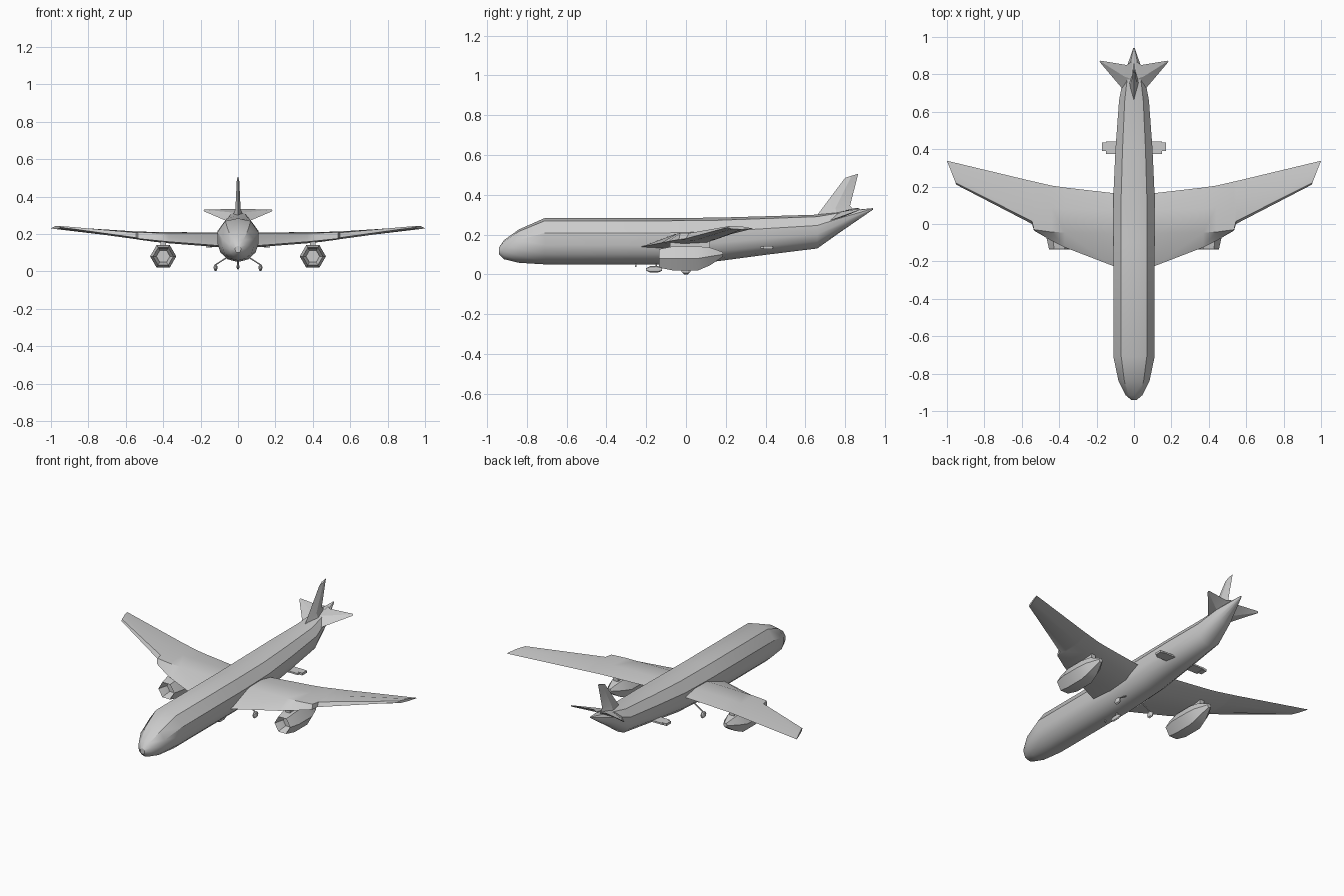
import bpy, bmesh, math
from mathutils import Vector

if "Cube" in bpy.data.objects:
    bpy.data.objects.remove(bpy.data.objects["Cube"])

grey = bpy.data.materials.new("light_grey")
grey.diffuse_color = (0.6, 0.6, 0.6, 1)
grey.use_nodes = True
grey.node_tree.nodes["Principled BSDF"].inputs["Base Color"].default_value = grey.diffuse_color


def finish(name, bm, mirror=False, angle=30):
    bmesh.ops.remove_doubles(bm, verts=bm.verts, dist=0.0002)
    bmesh.ops.recalc_face_normals(bm, faces=bm.faces)
    me = bpy.data.meshes.new(name)
    bm.to_mesh(me)
    bm.free()
    me.materials.append(grey)
    ob = bpy.data.objects.new(name, me)
    bpy.context.collection.objects.link(ob)
    bpy.ops.object.select_all(action='DESELECT')
    ob.select_set(True)
    bpy.context.view_layer.objects.active = ob
    bpy.ops.object.shade_smooth_by_angle(angle=math.radians(angle))
    if mirror:
        mod = ob.modifiers.new("mirror", 'MIRROR')
        mod.use_axis = (True, False, False)
        mod.use_mirror_merge = False
    return ob


def loft(name, rings, mirror=False, angle=30):
    """Skin a list of closed rings and cap both ends."""
    bm = bmesh.new()
    rows = [[bm.verts.new(p) for p in r] for r in rings]
    n = len(rows[0])
    for a, b in zip(rows, rows[1:]):
        for i in range(n):
            j = (i + 1) % n
            bm.faces.new((a[i], a[j], b[j], b[i]))
    bm.faces.new(rows[0])
    bm.faces.new(rows[-1])
    return finish(name, bm, mirror, angle)


def strut(name, a, b, r, mirror=False):
    a, b = Vector(a), Vector(b)
    q = (b - a).to_track_quat('Z', 'Y')
    ring = [q @ Vector((r * math.cos(t * math.pi / 3), r * math.sin(t * math.pi / 3), 0)) for t in range(6)]
    return loft(name, [[c + p for p in ring] for c in (a, b)], mirror)


def box(name, lo, hi, mirror=False):
    (x0, y0, z0), (x1, y1, z1) = lo, hi
    return loft(name, [[(x, y0, z0), (x, y1, z0), (x, y1, z1), (x, y0, z1)] for x in (x0, x1)], mirror)


# Fuselage: half section as (width fraction, height fraction), mirrored
half = [(0, 1), (0.62, 0.94), (1, 0.68), (1, 0.42), (0.86, 0.22), (0.5, 0.06), (0, 0)]
section = half + [(-x, z) for x, z in half[-2:0:-1]]
# (y, half width, bottom, top)
stations = [(-0.94, 0.015, 0.10, 0.135), (-0.915, 0.045, 0.076, 0.172), (-0.84, 0.083, 0.058, 0.226),
            (-0.71, 0.11, 0.05, 0.283), (-0.1, 0.11, 0.05, 0.283), (0.16, 0.11, 0.066, 0.285),
            (0.4, 0.099, 0.098, 0.292), (0.66, 0.08, 0.13, 0.30), (0.79, 0.056, 0.222, 0.318),
            (0.94, 0.004, 0.325, 0.333)]
loft("fuselage", [[(w * u, y, b + (t - b) * v) for u, v in section] for y, w, b, t in stations], angle=32)

# Wings: each section is x, then (y, z) of leading edge, two top points, trailing edge, two bottom points
wing = [
    (0.05, (-0.25, 0.135), (-0.055, 0.205), (0.07, 0.207), (0.155, 0.185), (0.06, 0.135), (-0.1, 0.125)),
    (0.11, (-0.225, 0.138), (-0.05, 0.205), (0.07, 0.207), (0.165, 0.187), (0.06, 0.14), (-0.08, 0.13)),
    (0.37, (-0.125, 0.158), (-0.045, 0.205), (0.08, 0.21), (0.195, 0.195), (0.1, 0.157), (-0.03, 0.15)),
    (0.44, (-0.09, 0.165), (-0.043, 0.206), (0.09, 0.21), (0.205, 0.198), (0.11, 0.163), (0.0, 0.157)),
    (0.535, (-0.035, 0.175), (-0.03, 0.207), (0.11, 0.213), (0.227, 0.203), (0.15, 0.175), (0.04, 0.17)),
    (0.545, (0.0, 0.18), (0.015, 0.207), (0.11, 0.213), (0.229, 0.203), (0.15, 0.175), (0.05, 0.172)),
    (0.95, (0.21, 0.236), (0.22, 0.243), (0.28, 0.241), (0.338, 0.23), (0.28, 0.226), (0.23, 0.228)),
]
rings = [[(x, y, z) for y, z in pts] for x, *pts in wing]
rings[-1] = [(0.95 + (y - 0.21) * 0.39, y, z) for _, y, z in rings[-1]]
loft("wing", rings, mirror=True, angle=25)

# Engines: open hexagonal nacelles, (y, radius, centre height)
profile = [(-0.075, 0.036, 0.08), (-0.13, 0.05, 0.08), (-0.135, 0.054, 0.08), (-0.065, 0.07, 0.08),
           (0.06, 0.07, 0.08), (0.12, 0.052, 0.09), (0.185, 0.014, 0.10)]
loft("engine", [[(0.4 + r * math.cos(k * math.pi / 3), y, z + r * math.sin(k * math.pi / 3))
                 for k in range(6)] for y, r, z in profile], mirror=True, angle=35)
box("engine_pylon", (0.385, -0.08, 0.125), (0.415, 0.12, 0.175), mirror=True)

# Tail fin, swept and tapering upward
loft("tail_fin", [[(0, y0, z0), (w, (y0 + y1) / 2, (z0 + z1) / 2), (0, y1, z1),
                   (-w, (y0 + y1) / 2, (z0 + z1) / 2)]
                  for w, y0, z0, y1, z1 in ((0.03, 0.65, 0.285, 0.86, 0.30), (0.014, 0.68, 0.325, 0.825, 0.345),
                                            (0.006, 0.80, 0.485, 0.866, 0.506))], angle=20)

# Tailplane, leading edge drooped at the root
loft("tailplane", [[(x0, y0, z0), ((x0 + x1) / 2, (y0 + y1) / 2, (z0 + z1) / 2 + h), (x1, y1, z1),
                    ((x0 + x1) / 2, (y0 + y1) / 2, (z0 + z1) / 2 - h)]
                   for h, x0, y0, z0, x1, y1, z1 in ((0.016, 0.02, 0.68, 0.262, 0.01, 0.87, 0.333),
                                                     (0.014, 0.068, 0.73, 0.272, 0.04, 0.85, 0.333),
                                                     (0.004, 0.185, 0.868, 0.322, 0.178, 0.873, 0.33))],
     mirror=True, angle=20)

# Small rear side vanes
box("rear_vane", (0.06, 0.375, 0.13), (0.15, 0.44, 0.14), mirror=True)
box("rear_vane_tip", (0.14, 0.39, 0.128), (0.17, 0.435, 0.142), mirror=True)


# Landing gear: stubby wheel pods on thin struts
def pod(name, x, y, z, w, length, h, mirror=False):
    loft(name, [[(x + w * s * math.cos(k * math.pi / 4), y + length * t, z + h * s * math.sin(k * math.pi / 4))
                 for k in range(8)] for t, s in ((-1, 0.4), (-0.5, 1), (0.5, 1), (1, 0.4))], mirror)


pod("main_wheel", 0.12, 0, 0.02, 0.011, 0.022, 0.02, mirror=True)
strut("main_strut", (0.12, 0, 0.035), (0.05, 0, 0.08), 0.004, mirror=True)
pod("nose_wheel", 0, -0.16, 0.025, 0.008, 0.04, 0.016)
strut("nose_strut", (0, -0.15, 0.03), (0, -0.15, 0.07), 0.005)
box("belly_antenna", (-0.003, -0.256, 0.036), (0.003, -0.248, 0.06))
